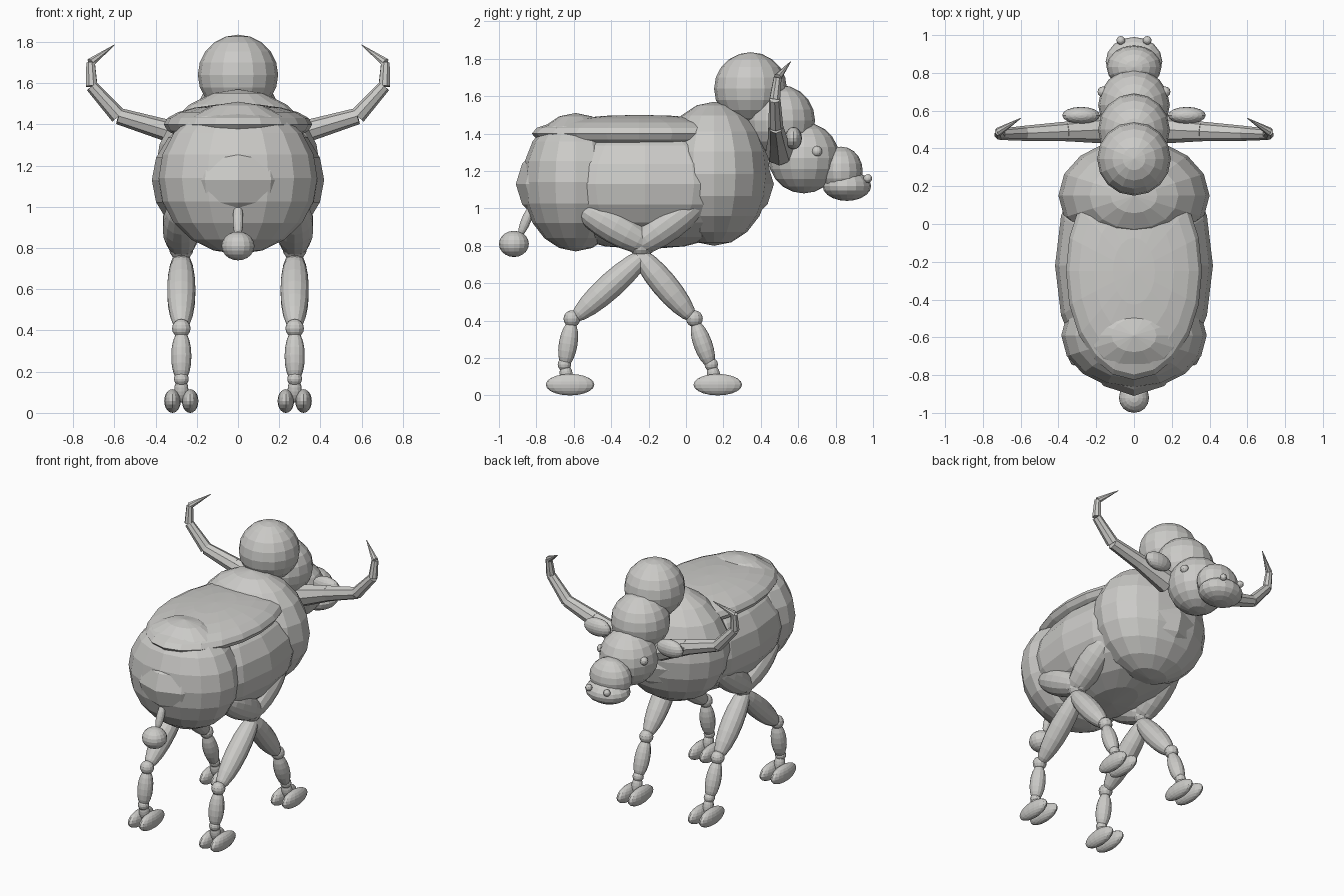
import bpy, bmesh, math
from mathutils import Vector, Matrix

if "Cube" in bpy.data.objects:
    bpy.data.objects.remove(bpy.data.objects["Cube"])

hide = bpy.data.materials.new("warm_grey")
hide.diffuse_color = (0.60, 0.595, 0.575, 1)
hide.use_nodes = True
hide.node_tree.nodes["Principled BSDF"].inputs["Base Color"].default_value = hide.diffuse_color


def finish(name, bm):
    mesh = bpy.data.meshes.new(name)
    bm.to_mesh(mesh)
    bm.free()
    mesh.materials.append(hide)
    obj = bpy.data.objects.new(name, mesh)
    bpy.context.collection.objects.link(obj)
    return obj


def ball(name, loc, radii, seg=16, rings=10):
    """Faceted ellipsoid with its poles along z."""
    if not isinstance(radii, tuple):
        radii = (radii,) * 3
    bm = bmesh.new()
    bmesh.ops.create_uvsphere(bm, u_segments=seg, v_segments=rings, radius=1)
    bm.transform(Matrix.Translation(loc) @ Matrix.Diagonal((*radii, 1)))
    return finish(name, bm)


def aim(a, b):
    """Matrix placing local z along a-b, centred between them."""
    a, b = Vector(a), Vector(b)
    turn = (b - a).to_track_quat('Z', 'Y').to_matrix().to_4x4()
    return Matrix.Translation((a + b) / 2) @ turn, (b - a).length


def limb(name, a, b, r):
    """Spindle-shaped ellipsoid from a to b."""
    place, length = aim(a, b)
    bm = bmesh.new()
    bmesh.ops.create_uvsphere(bm, u_segments=14, v_segments=10, radius=1)
    bm.transform(place @ Matrix.Diagonal((r, r, length / 2, 1)))
    return finish(name, bm)


def taper(name, a, b, r1, r2):
    """Tapered eight-sided horn section."""
    place, length = aim(a, b)
    bm = bmesh.new()
    bmesh.ops.create_cone(bm, cap_ends=True, segments=8, radius1=r1, radius2=r2, depth=length)
    bm.transform(place)
    return finish(name, bm)


# Trunk
ball("rump", (0, -0.59, 1.14), (0.385, 0.285, 0.37))
ball("barrel_body", (0, -0.22, 1.13), (0.418, 0.69, 0.35))
ball("chest", (0, 0.15, 1.185), (0.40, 0.30, 0.385))
ball("back_pad", (0, -0.25, 1.40), (0.36, 0.575, 0.10), 20, 10)

# Hump, neck and head
ball("hump", (0, 0.345, 1.64), 0.195)
ball("neck", (0, 0.50, 1.47), 0.19)
ball("head", (0, 0.63, 1.27), 0.19)
ball("muzzle", (0, 0.83, 1.20), (0.145, 0.115, 0.13))
ball("nose", (0, 0.86, 1.12), (0.15, 0.13, 0.08))

# Tail
limb("tail", (0, -0.82, 1.02), (0, -0.89, 0.85), 0.026)
ball("tail_tuft", (0, -0.92, 0.81), (0.08, 0.08, 0.07))

# Horn path: x, y, z, radius
horn = [(0.14, 0.50, 1.30, 0.075), (0.36, 0.49, 1.375, 0.052),
        (0.58, 0.48, 1.44, 0.040), (0.71, 0.475, 1.585, 0.030),
        (0.715, 0.49, 1.70, 0.022), (0.60, 0.56, 1.785, 0.002)]

# Leg joints in y, z: hip, thigh end, thigh start, knee, ankle, hoof
legs = {
    "rear": [(-0.60, 1.025), (-0.16, 0.78), (-0.19, 0.78), (-0.61, 0.40), (-0.65, 0.15), (-0.62, 0.06)],
    "front": [(0.115, 1.07), (-0.30, 0.77), (-0.28, 0.79), (0.045, 0.40), (0.135, 0.15), (0.17, 0.06)],
}

for side, s in (("right", 1), ("left", -1)):
    # Face details
    ball(side + "_eye", (s * 0.165, 0.70, 1.305), 0.028, 12, 8)
    ball(side + "_nostril", (s * 0.07, 0.972, 1.16), 0.023, 12, 8)
    ball(side + "_ear", (s * 0.28, 0.575, 1.375), (0.10, 0.045, 0.06))
    for i, (p, q) in enumerate(zip(horn, horn[1:])):
        taper(f"{side}_horn_{i}", (s * p[0], p[1], p[2]), (s * q[0], q[1], q[2]), p[3], q[3])

    # Legs
    x = s * 0.275
    for end, pts in legs.items():
        hip, low, top, knee, ankle, hoof = [(x, y, z) for y, z in pts]
        n = f"{side}_{end}_"
        limb(n + "upper_leg", hip, low, 0.092)
        limb(n + "lower_leg", top, knee, 0.07)
        ball(n + "knee", (x, knee[1], knee[2] + 0.01), 0.045, 12, 8)
        limb(n + "shin", knee, ankle, 0.05)
        ball(n + "ankle", (x, ankle[1], 0.165), 0.036, 12, 8)
        limb(n + "fetlock", (x, ankle[1], 0.17), (x, hoof[1] - 0.01, 0.05), 0.035)
        for toe, dx in (("inner", -0.043), ("outer", 0.043)):
            ball(n + toe + "_toe", (x + s * dx, hoof[1], 0.0575), (0.040, 0.13, 0.0575))

# Joint where the crossing legs meet
for s in (1, -1):
    ball("leg_joint_" + ("right" if s > 0 else "left"), (s * 0.275, -0.24, 0.80), 0.06, 12, 8)
